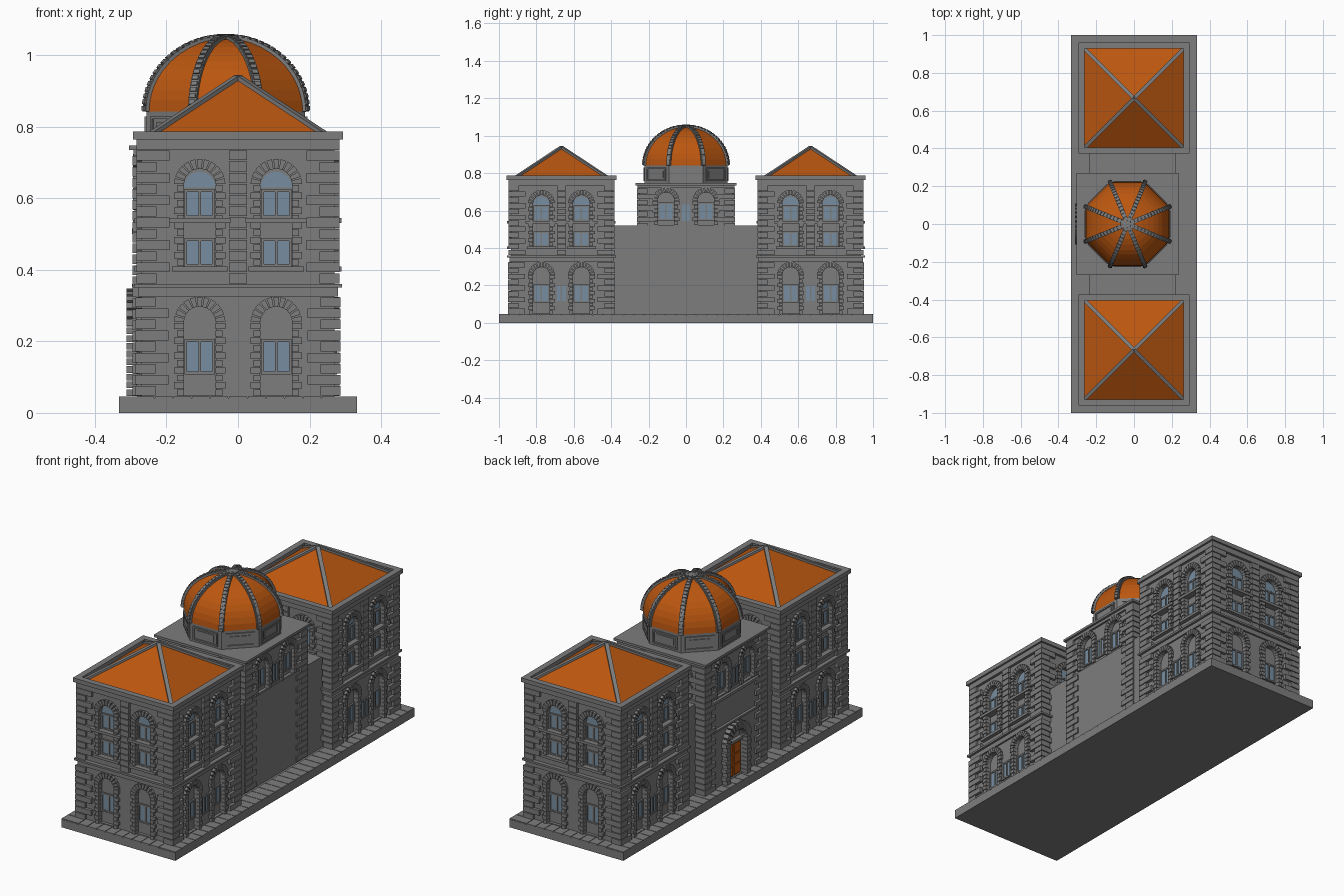
import bpy, bmesh, math
from mathutils import Matrix, Vector

if "Cube" in bpy.data.objects:
    bpy.data.objects.remove(bpy.data.objects["Cube"])

def material(name, rgb):
    m = bpy.data.materials.new(name)
    m.diffuse_color = (*rgb, 1)
    m.use_nodes = True
    m.node_tree.nodes["Principled BSDF"].inputs["Base Color"].default_value = m.diffuse_color
    return m

STONE = material("grey stone", (0.205, 0.205, 0.205))
TILE = material("orange", (0.50, 0.095, 0.005))
GLASS = material("blue glass", (0.185, 0.27, 0.35))
I = Matrix.Identity(4)
parts = {}

def part(name, mat=STONE):
    return parts.setdefault(name, (bmesh.new(), mat))[0]

def facade(cx, cy, side):
    """Local axes: u along the wall, v up, w outwards. Sides 0..3 = front, right, back, left."""
    return (Matrix.Translation((cx, cy, 0)) @ Matrix.Rotation(side * math.pi / 2, 4, 'Z')
            @ Matrix.Rotation(math.pi / 2, 4, 'X'))

def prism(bm, pts, w0, w1, M=I):
    a = [bm.verts.new(M @ Vector((u, v, w0))) for u, v in pts]
    b = [bm.verts.new(M @ Vector((u, v, w1))) for u, v in pts]
    n = len(pts)
    bm.faces.new(a[::-1])
    bm.faces.new(b)
    for i in range(n):
        bm.faces.new((a[i], a[(i + 1) % n], b[(i + 1) % n], b[i]))

def box(bm, u0, u1, v0, v1, w0, w1, M=I):
    prism(bm, [(u0, v0), (u1, v0), (u1, v1), (u0, v1)], w0, w1, M)

def block(bm, cx, cy, half, z0, z1):
    box(bm, cx - half, cx + half, cy - half, cy + half, z0, z1)

def bar(bm, a, b, width, thick):
    d = (b - a).normalized()
    s = d.cross(Vector((0, 0, 1))).normalized()
    M = Matrix((s, s.cross(d), d)).transposed().to_4x4()
    M.translation = a
    box(bm, -width / 2, width / 2, -thick / 2, thick / 2, 0, (b - a).length, M)

def arc(u, v, r, a0=0, a1=math.pi, n=14):
    return [(u + r * math.cos(a0 + (a1 - a0) * i / n), v + r * math.sin(a0 + (a1 - a0) * i / n))
            for i in range(n + 1)]

def arch_stones(bm, M, u, bottom, spring, w, r0=0.044, r1=0.072, out=0.014, n=11):
    """Toothed jambs and wedge stones around an opening."""
    for i in range(n):
        a, b = math.pi * i / n + 0.03, math.pi * (i + 1) / n - 0.03
        prism(bm, arc(u, spring, r0, a, b, 1) + arc(u, spring, r1, b, a, 1), w - 0.016, w + out, M)
    count = max(2, round((spring - bottom) / 0.021))
    h = (spring - bottom) / count
    for i in range(count):
        outer = r1 if i % 2 else r1 - 0.009
        for s in (-1, 1):
            box(bm, *sorted((u + s * r0, u + s * outer)), bottom + i * h + 0.0015,
                bottom + (i + 1) * h - 0.0015, w - 0.016, w + out, M)

def casement(name, M, u, v0, v1, w, half=0.039):
    """Two panes in a frame."""
    box(part(name + " glass", GLASS), u - half, u + half, v0, v1, w, w + 0.004, M)
    f = part(name + " window frames")
    for c in (-half, 0, half):
        box(f, u + c - 0.004, u + c + 0.004, v0, v1, w, w + 0.009, M)
    for v in (v0, v1):
        box(f, u - half - 0.004, u + half + 0.004, v - 0.004, v + 0.004, w, w + 0.009, M)

def niche(bm, M, u, bottom, spring, w, r=0.045):
    prism(bm, [(u - r, bottom), (u + r, bottom)] + arc(u, spring, r), w - 0.016, w + 0.03, M)

def quoins(bm, cx, cy, half, z0, z1):
    n = round((z1 - z0) / 0.031)
    h = (z1 - z0) / n
    for sx in (-1, 1):
        for sy in (-1, 1):
            for i in range(n):
                a, b = (0.092, 0.056) if i % 2 else (0.056, 0.092)
                box(bm, *sorted((cx + sx * half, cx + sx * (half - a))),
                    *sorted((cy + sy * half, cy + sy * (half - b))),
                    z0 + i * h + 0.002, z0 + (i + 1) * h - 0.002)

def ring(bm, cx, cy, outer, inner, z0, z1):
    for s in (-1, 1):
        box(bm, cx - outer, cx + outer, *sorted((cy + s * inner, cy + s * outer)), z0, z1)
        box(bm, *sorted((cx + s * inner, cx + s * outer)), cy - inner, cy + inner, z0, z1)

# plinth with paving slabs round its edge
base = part("plinth")
box(base, -0.333, 0.333, -1, 1, 0, 0.041)
slabs = part("plinth_slabs")
for i in range(36):
    y = -1 + i / 18
    for s in (-1, 1):
        box(slabs, *sorted((s * 0.333, s * 0.235)), y + 0.0015, y + 0.054, 0.04, 0.046)
for i in range(9):
    x = -0.234 + i * 0.052
    for s in (-1, 1):
        box(slabs, x + 0.0015, x + 0.0505, *sorted((s, s * 0.93)), 0.04, 0.046)

# two square end wings
W = 0.27
for name, cy, inner in (("front_wing", -0.666, 2), ("back_wing", 0.666, 0)):
    block(part(name + " walls"), 0, cy, W, 0.03, 0.745)
    cut, stones = part(name + " walls cutter"), part(name + " arches")
    sills, pil = part(name + " sills"), part(name + " pilasters")
    for side in range(4):
        M = facade(0, cy, side)
        for u in (-0.107, 0.107):
            if side != inner:
                niche(cut, M, u, 0.05, 0.253, W)
                arch_stones(stones, M, u, 0.046, 0.253, W)
                casement(name, M, u, 0.112, 0.202, W - 0.016)
            niche(cut, M, u, 0.40, 0.638, W)
            arch_stones(stones, M, u, 0.41, 0.638, W)
            casement(name, M, u, 0.412, 0.485, W - 0.016)
            casement(name, M, u, 0.548, 0.622, W - 0.016)
            prism(part(name + " glass", GLASS), arc(u, 0.63, 0.044), W - 0.016, W - 0.012, M)
            box(sills, u - 0.086, u + 0.086, 0.531, 0.545, W - 0.016, W + 0.02, M)
            box(sills, u - 0.078, u + 0.078, 0.395, 0.409, W - 0.016, W + 0.02, M)
        if side in (1, 3):
            casement(name, M, 0, 0.112, 0.20, W - 0.002, 0.028)
        for i in range(12):
            z = 0.36 + i * 0.0313
            box(pil, -0.025, 0.025, z + 0.002, z + 0.0293, W - 0.01, W + 0.014, M)
    q = part(name + " quoins")
    quoins(q, 0, cy, 0.286, 0.046, 0.325)
    quoins(q, 0, cy, 0.284, 0.36, 0.735)
    belt = part(name + " belt_and_cornice")
    block(belt, 0, cy, 0.279, 0.325, 0.351)
    block(belt, 0, cy, 0.291, 0.35, 0.36)
    block(belt, 0, cy, 0.284, 0.735, 0.765)
    ring(belt, 0, cy, 0.294, 0.262, 0.764, 0.786)
    # pyramid roof with hip ribs
    roof, ribs = part(name + " roof", TILE), part(name + " roof_ribs")
    corners = [Vector((sx * 0.264, cy + sy * 0.264, 0.764)) for sx, sy in ((-1, -1), (1, -1), (1, 1), (-1, 1))]
    top = Vector((0, cy, 0.938))
    vs = [roof.verts.new(c) for c in corners]
    tip = roof.verts.new(top)
    roof.faces.new(vs[::-1])
    for i in range(4):
        roof.faces.new((vs[i], vs[(i + 1) % 4], tip))
        bar(ribs, corners[i], top, 0.02, 0.014)

# connecting block and centre hall
CX, C = -0.034, 0.248
box(part("connecting_block"), -0.235, 0.22, -0.40, 0.40, 0.03, 0.52)
block(part("hall walls"), CX, 0, C, 0.03, 0.737)
quoins(part("hall quoins"), CX, 0, 0.261, 0.046, 0.72)
cornice = part("hall cornice")
block(cornice, CX, 0, 0.258, 0.72, 0.736)
block(cornice, CX, 0, 0.27, 0.735, 0.747)
for side in range(4):
    M = facade(CX, 0, side)
    for u in (-0.107, 0.107):
        niche(part("hall walls cutter"), M, u, 0.522, 0.652, C)
        arch_stones(part("hall arches"), M, u, 0.522, 0.652, C, out=0.012)
        casement("hall", M, u, 0.55, 0.64, C - 0.016)
    casement("hall", M, 0, 0.54, 0.635, C - 0.002, 0.026)

# entrance on the left side
M = facade(CX, 0, 3)
niche(part("hall walls cutter"), M, 0, 0.05, 0.24, C, 0.07)
portal = part("portal")
arch_stones(portal, M, 0, 0.046, 0.24, C, 0.068, 0.108, 0.03, 13)
box(portal, -0.068, 0.068, 0.228, 0.242, C - 0.016, C + 0.004, M)
box(portal, -0.19, 0.19, 0.35, 0.36, C - 0.01, C + 0.014, M)
box(portal, -0.19, 0.19, 0.50, 0.515, C - 0.01, C + 0.014, M)
door = part("door", TILE)
box(door, -0.066, 0.066, 0.046, 0.228, C - 0.017, C - 0.008, M)
for u in (-0.033, 0.033):
    for v0, v1 in ((0.056, 0.105), (0.113, 0.162), (0.17, 0.22)):
        box(door, u - 0.024, u + 0.024, v0, v1, C - 0.01, C - 0.004, M)

# octagonal drum with framed panels
R = 0.24
octagon = [(CX + R * math.cos(math.pi / 8 + k * math.pi / 4),
            R * math.sin(math.pi / 8 + k * math.pi / 4)) for k in range(8)]
prism(part("drum"), octagon, 0.745, 0.842)
ap = R * math.cos(math.pi / 8)
for k in range(8):
    M = facade(CX, 0, k / 2)
    f = part("drum panels")
    for z in (0.762, 0.825):
        box(f, -0.072, 0.072, z - 0.004, z + 0.004, ap - 0.005, ap + 0.006, M)
    for u in (-0.068, 0.068):
        box(f, u - 0.004, u + 0.004, 0.762, 0.825, ap - 0.005, ap + 0.006, M)
    box(f, -0.05, 0.05, 0.775, 0.812, ap - 0.005, ap + 0.004, M)

# eight-sided dome with studded ribs and cap
dome, ribs = part("dome", TILE), part("dome_ribs")
N = 10
def dome_point(k, i, n, grow=0):
    a, t = math.pi / 8 + k * math.pi / 4, math.pi / 2 * 0.96 * i / n
    r = (R + grow) * math.cos(t)
    return Vector((CX + r * math.cos(a), r * math.sin(a), 0.842 + (0.206 + grow) * math.sin(t)))
rings = [[dome.verts.new(dome_point(k, i, N)) for k in range(8)] for i in range(N + 1)]
for lo, hi in zip(rings, rings[1:]):
    for k in range(8):
        dome.faces.new((lo[k], lo[(k + 1) % 8], hi[(k + 1) % 8], hi[k]))
dome.faces.new(rings[-1])
dome.faces.new(rings[0][::-1])
for k in range(8):
    for i in range(18):
        p, q = dome_point(k, i, 18, 0.002), dome_point(k, i + 1, 18, 0.002)
        bar(ribs, p, q, 0.024, 0.010)
        bar(ribs, p.lerp(q, 0.15), p.lerp(q, 0.85), 0.018, 0.019)
prism(part("dome_cap"), [(CX + x, y) for x, y in arc(0, 0, 0.028, 0, 2 * math.pi * 15 / 16, 15)], 1.04, 1.056)

# turn the collected parts into objects
for name, (bm, mat) in parts.items():
    bmesh.ops.recalc_face_normals(bm, faces=bm.faces)
    me = bpy.data.meshes.new(name)
    bm.to_mesh(me)
    bm.free()
    me.materials.append(mat)
    bpy.context.collection.objects.link(bpy.data.objects.new(name, me))

# recess the niches into the walls
for name in [n for n in parts if n.endswith("cutter")]:
    cutter, wall = bpy.data.objects[name], bpy.data.objects[name.replace(" cutter", "")]
    cutter.hide_render = True
    mod = wall.modifiers.new("niches", 'BOOLEAN')
    mod.object, mod.operation, mod.solver = cutter, 'DIFFERENCE', 'EXACT'
    deps = bpy.context.evaluated_depsgraph_get()
    cut_mesh = bpy.data.meshes.new_from_object(wall.evaluated_get(deps))
    wall.modifiers.clear()
    wall.data = cut_mesh
    bpy.data.objects.remove(cutter)
